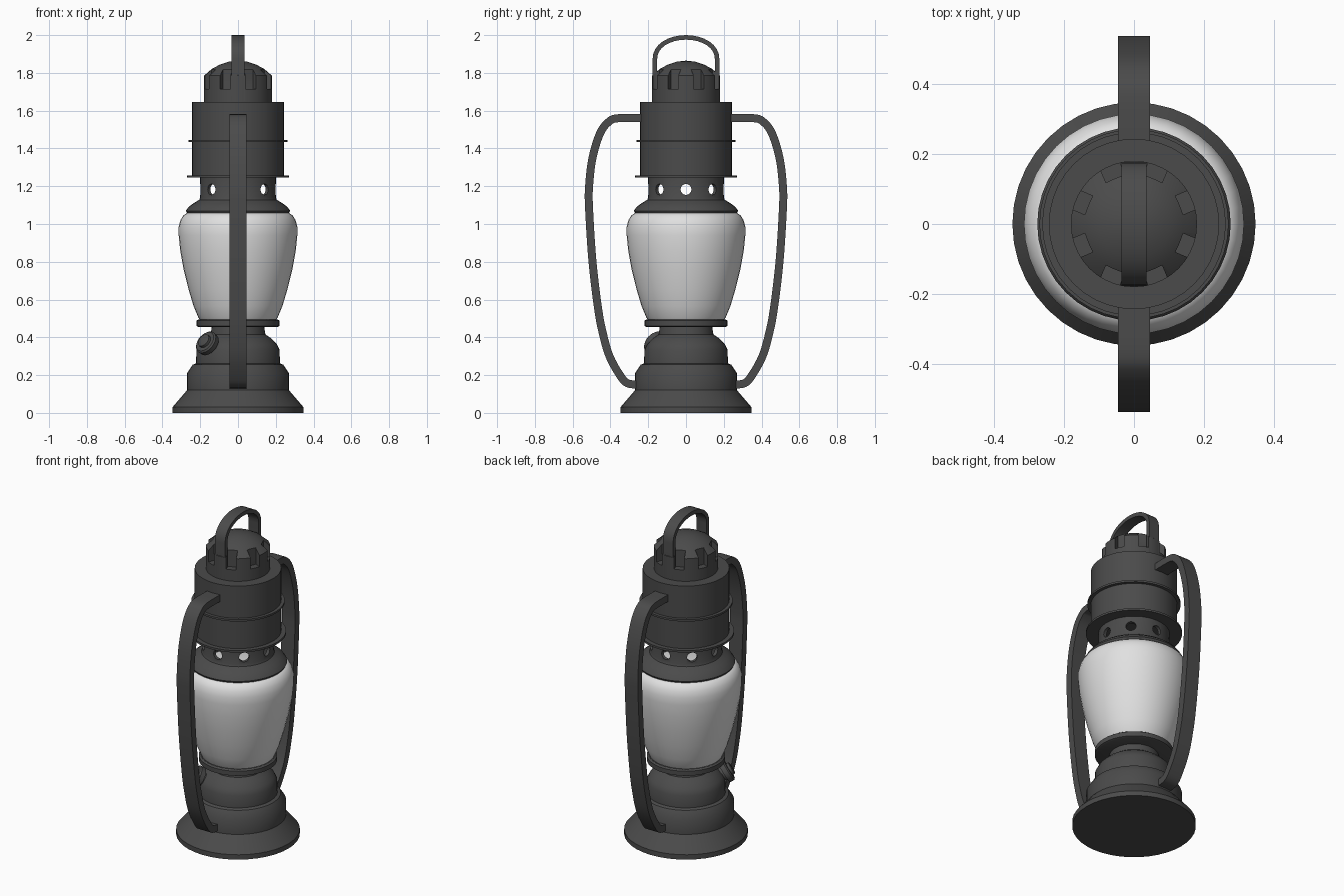
import bpy, bmesh, math
from mathutils import Vector, Matrix

if "Cube" in bpy.data.objects:
    bpy.data.objects.remove(bpy.data.objects["Cube"])

SEG = 40


def material(name, value):
    m = bpy.data.materials.new(name)
    m.diffuse_color = (value, value, value, 1)
    m.use_nodes = True
    m.node_tree.nodes["Principled BSDF"].inputs["Base Color"].default_value = m.diffuse_color
    return m


METAL = material("dark grey metal", 0.07)
GLASS = material("frosted white glass", 0.75)


def finish(name, bm, mat):
    bmesh.ops.remove_doubles(bm, verts=bm.verts, dist=1e-5)
    bmesh.ops.recalc_face_normals(bm, faces=bm.faces)
    mesh = bpy.data.meshes.new(name)
    bm.to_mesh(mesh)
    bm.free()
    mesh.materials.append(mat)
    ob = bpy.data.objects.new(name, mesh)
    bpy.context.collection.objects.link(ob)
    return ob


def smooth(ob, angle=35):
    bpy.ops.object.select_all(action='DESELECT')
    ob.select_set(True)
    bpy.context.view_layer.objects.active = ob
    bpy.ops.object.shade_smooth_by_angle(angle=math.radians(angle))


def lathe(name, profile, mat=METAL, closed=False, matrix=None, seg=SEG):
    """Revolve (radius, height) points round z; open profiles are capped at the axis."""
    pts = list(profile) if closed else [(0, profile[0][1])] + list(profile) + [(0, profile[-1][1])]
    bm = bmesh.new()
    rings = []
    for r, z in pts:
        if r < 1e-6:
            rings.append([bm.verts.new((0, 0, z))] * seg)
        else:
            rings.append([bm.verts.new((r * math.cos(math.tau * i / seg),
                                        r * math.sin(math.tau * i / seg), z)) for i in range(seg)])
    pairs = list(zip(rings, rings[1:]))
    if closed:
        pairs.append((rings[-1], rings[0]))
    for a, b in pairs:
        for i in range(seg):
            j = (i + 1) % seg
            vs = list(dict.fromkeys((a[i], a[j], b[j], b[i])))
            if len(vs) > 2:
                bm.faces.new(vs)
    if matrix:
        bm.transform(matrix)
    return finish(name, bm, mat)


def cut(ob, bm):
    """Subtract a bmesh from an object."""
    cutter = finish("cutter", bm, METAL)
    cutter.hide_render = True
    mod = ob.modifiers.new("cut", 'BOOLEAN')
    mod.operation, mod.solver, mod.object = 'DIFFERENCE', 'EXACT', cutter
    bpy.context.view_layer.objects.active = ob
    bpy.ops.object.modifier_apply(modifier=mod.name)
    bpy.data.objects.remove(cutter)


def catmull(p, n=5):
    p = [Vector(q) for q in p]
    out = []
    for i in range(len(p) - 1):
        a, b, c, d = p[max(i - 1, 0)], p[i], p[i + 1], p[min(i + 2, len(p) - 1)]
        for k in range(n):
            t = k / n
            out.append(0.5 * (2 * b + (c - a) * t + (2 * a - 5 * b + 4 * c - d) * t * t
                              + (3 * b - a - 3 * c + d) * t ** 3))
    return out + [p[-1]]


def strap(name, path, thick, width, side=1):
    """Flat bar following a (y, z) path, extended along x."""
    path = [Vector(p) for p in path]
    bm = bmesh.new()
    rows = []
    for i, p in enumerate(path):
        t = (path[min(i + 1, len(path) - 1)] - path[max(i - 1, 0)]).normalized()
        n = Vector((-t.y, t.x)) * thick / 2
        rows.append([bm.verts.new((x, side * q.x, q.y)) for x, q in
                     ((-width / 2, p + n), (width / 2, p + n), (width / 2, p - n), (-width / 2, p - n))])
    for a, b in zip(rows, rows[1:]):
        for i in range(4):
            j = (i + 1) % 4
            bm.faces.new((a[i], a[j], b[j], b[i]))
    bm.faces.new(rows[0])
    bm.faces.new(rows[-1])
    smooth(finish(name, bm, METAL))


# Fuel tank base with stepped shoulders
smooth(lathe("tank_base", [(.347, 0), (.347, .03), (.27, .12), (.27, .21), (.24, .255), (.222, .262),
                           (.22, .335), (.205, .365), (.175, .395), (.145, .415), (.138, .46)]))
# Collar plate under the glass
smooth(lathe("lower_collar", [(.21, .455), (.22, .46), (.22, .488), (.21, .495)]))
# Glass globe
smooth(lathe("glass_globe", [(.20, .49), (.21, .505), (.235, .565), (.262, .655), (.288, .76), (.306, .86),
                             (.314, .94), (.314, .985), (.305, 1.02), (.29, 1.045), (.268, 1.06)], GLASS), 50)

# Perforated burner collar above the glass: hollow ring with eight round holes
vent = lathe("vent_collar", [(.27, 1.058), (.276, 1.07), (.262, 1.09), (.235, 1.11), (.205, 1.128), (.2, 1.14),
                             (.2, 1.25), (.18, 1.25), (.18, 1.058)], closed=True)
bm = bmesh.new()
for k in range(8):
    m = (Matrix.Rotation(k * math.pi / 4, 4, 'Z') @ Matrix.Translation((.2, 0, 1.183))
         @ Matrix.Rotation(math.pi / 2, 4, 'Y'))
    bmesh.ops.create_cone(bm, cap_ends=True, segments=16, radius1=.029, radius2=.029, depth=.1, matrix=m)
cut(vent, bm)
smooth(vent)

# Upper drum with two thin rims
smooth(lathe("upper_drum", [(.243, 1.25), (.243, 1.645)]))
for name, r, z in (("lower_rim", .27, 1.252), ("upper_rim", .262, 1.44)):
    smooth(lathe(name, [(r, z - .006), (r, z + .006)]))

# Chimney crown: hollow cap with eight slots
crown = lathe("chimney_crown", [(0, 1.64), (.18, 1.64), (.18, 1.785), (.14, 1.82), (.1, 1.842), (.05, 1.859),
                                (0, 1.865), (0, 1.78), (.145, 1.78), (.145, 1.715), (0, 1.715)], closed=True)
bm = bmesh.new()
for k in range(8):
    m = (Matrix.Rotation((k + .5) * math.pi / 4, 4, 'Z') @ Matrix.Translation((.19, 0, 1.767))
         @ Matrix.Diagonal((.1, .058, .104, 1)))
    bmesh.ops.create_cube(bm, size=1, matrix=m)
cut(crown, bm)
smooth(crown)

# Carrying loop on top
arch = [(.165 * math.cos(a), 1.87 + .118 * math.sin(a) ** .9)
        for a in (math.pi * i / 16 for i in range(1, 16))]
strap("top_loop", [(.165, 1.65), (.165, 1.87)] + arch + [(-.165, 1.87), (-.165, 1.65)], .024, .07)

# Side frame bars, front and back
bar = catmull([(.22, 1.56), (.36, 1.56), (.41, 1.54), (.455, 1.48), (.495, 1.35), (.513, 1.2), (.513, 1.08),
               (.495, .8), (.465, .55), (.44, .42), (.405, .3), (.35, .2), (.31, .157), (.25, .15)])
for name, side in (("front_frame_bar", -1), ("back_frame_bar", 1)):
    strap(name, bar, .042, .09, side)

# Tilted filler cap on the tank shoulder
axis = Vector((-.6, -.6, .5)).normalized()
m = Matrix.Translation((-.165, -.165, .37)) @ axis.to_track_quat('Z', 'Y').to_matrix().to_4x4()
smooth(lathe("filler_cap", [(.042, -.09), (.042, -.02), (.064, -.02), (.066, .008), (.058, .016), (.038, .016),
                            (.036, .03), (.03, .034)], matrix=m, seg=24))
